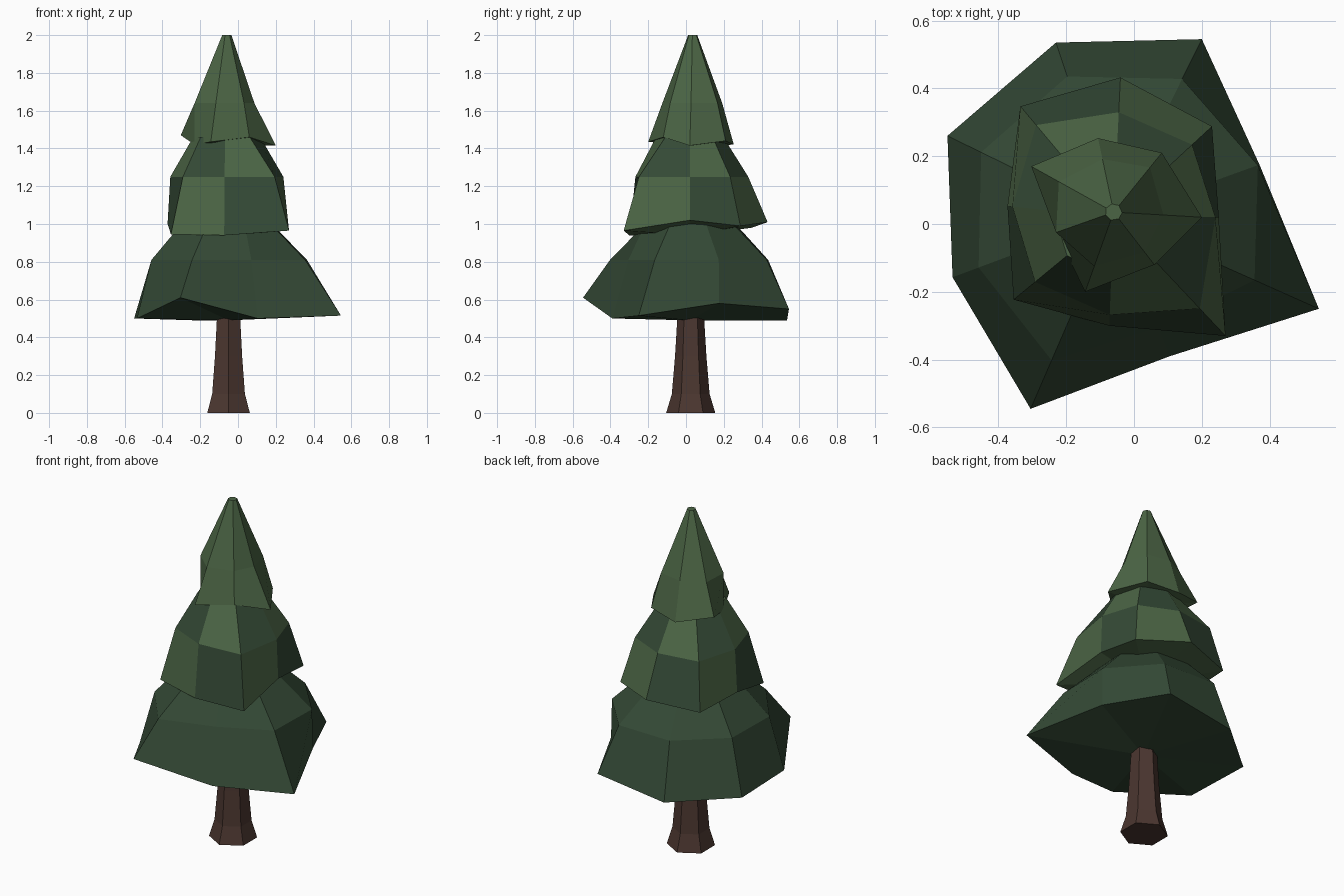
import bpy, bmesh, math

if "Cube" in bpy.data.objects:
    bpy.data.objects.remove(bpy.data.objects["Cube"])


def material(name, rgb):
    m = bpy.data.materials.new(name)
    m.diffuse_color = (*rgb, 1)
    m.use_nodes = True
    m.node_tree.nodes["Principled BSDF"].inputs["Base Color"].default_value = m.diffuse_color
    return m


dark = material("dark green", (0.034, 0.067, 0.036))
light = material("light green", (0.071, 0.130, 0.059))
bark = material("bark brown", (0.070, 0.037, 0.029))


def build(name, rings, mats, rule=None):
    """Loft closed rings from bottom to top, cap both ends, colour by rule."""
    bm = bmesh.new()
    loops = [[bm.verts.new(p) for p in ring] for ring in rings]
    n = len(loops[0])
    for level, (a, b) in enumerate(zip(loops, loops[1:])):
        for i in range(n):
            j = (i + 1) % n
            f = bm.faces.new((a[i], a[j], b[j], b[i]))
            if rule:
                f.material_index = rule(level, i)
    # underside fan and top cap
    x, y = (sum(v.co[k] for v in loops[0]) / n for k in range(2))
    mid = bm.verts.new((x, y, min(v.co.z for v in loops[0])))
    for i in range(n):
        bm.faces.new((mid, loops[0][(i + 1) % n], loops[0][i]))
    bm.faces.new(loops[-1])
    bmesh.ops.recalc_face_normals(bm, faces=bm.faces)
    me = bpy.data.meshes.new(name)
    bm.to_mesh(me)
    bm.free()
    for m in mats:
        me.materials.append(m)
    ob = bpy.data.objects.new(name, me)
    bpy.context.collection.objects.link(ob)
    return ob


def tier(name, centre, rim, radii, z_mid, z_top, r_top, mats, rule=None):
    """Ragged rim, a shoulder ring with the given radii, and a round top ring."""
    cx, cy = centre
    shoulder, crown = [], []
    for (x, y, z), rm in zip(rim, radii):
        a = math.atan2(y - cy, x - cx)
        shoulder.append((cx + rm * math.cos(a), cy + rm * math.sin(a), z_mid))
        crown.append((cx + r_top * math.cos(a), cy + r_top * math.sin(a), z_top))
    return build(name, [rim, shoulder, crown], mats, rule)


# trunk: flared hexagon with corners to front and back
build("trunk", [[(-0.05 + r * math.sin(i * math.pi / 3),
                  0.025 - r * math.cos(i * math.pi / 3), z) for i in range(6)]
                for z, r in ((0, 0.13), (0.1, 0.1), (0.3, 0.083), (0.52, 0.07))], [bark])

# bottom foliage
tier("bottom_foliage", (-0.06, 0.02),
     [(-0.305, -0.545, 0.61), (0.105, -0.39, 0.50), (0.545, -0.25, 0.515), (0.37, 0.175, 0.58),
      (0.20, 0.545, 0.55), (-0.23, 0.535, 0.49), (-0.55, 0.26, 0.50), (-0.535, -0.157, 0.50)],
     [0.46, 0.35, 0.455, 0.452, 0.455, 0.437, 0.435, 0.425],
     0.81, 1.0, 0.255, [dark])

# middle foliage, light and dark panels in a checker
tier("middle_foliage", (-0.06, 0.02),
     [(-0.355, -0.223, 0.945), (-0.073, -0.30, 0.94), (0.27, -0.33, 0.965), (0.25, 0.02, 1.02),
      (0.23, 0.288, 0.99), (-0.04, 0.432, 1.01), (-0.335, 0.347, 0.98), (-0.373, 0.053, 1.0)],
     [0.30, 0.288, 0.37, 0.30, 0.315, 0.31, 0.355, 0.30],
     1.25, 1.46, 0.178, [light, dark],
     lambda level, i: (level + i) % 2)

# top foliage, ending in a tiny blunt tip
tier("top_foliage", (-0.06, 0.035),
     [(-0.144, -0.20, 1.435), (0.06, -0.12, 1.46), (0.20, 0.02, 1.415), (0.082, 0.21, 1.44),
      (-0.106, 0.253, 1.42), (-0.303, 0.17, 1.47), (-0.23, -0.025, 1.42)],
     [0.17, 0.15, 0.147, 0.17, 0.16, 0.185, 0.18],
     1.64, 2.0, 0.025, [light])
